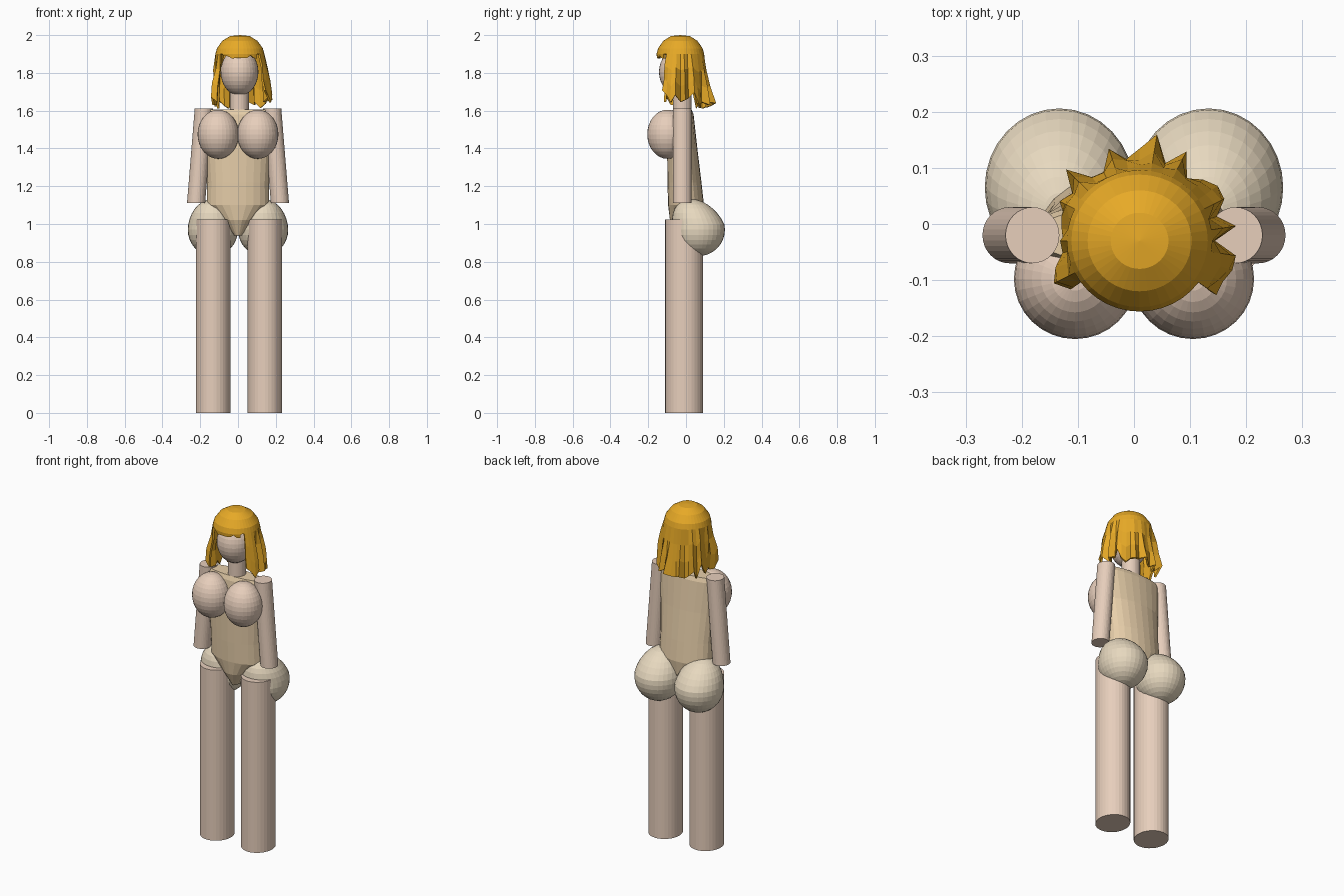
import bpy, bmesh, math, random
from mathutils import Vector

if "Cube" in bpy.data.objects:
    bpy.data.objects.remove(bpy.data.objects["Cube"])

random.seed(4)


def material(name, rgb):
    m = bpy.data.materials.new(name)
    m.diffuse_color = (*rgb, 1)
    m.use_nodes = True
    m.node_tree.nodes["Principled BSDF"].inputs["Base Color"].default_value = m.diffuse_color
    return m


SKIN = material("skin", (0.80, 0.62, 0.50))
HIP = material("hip_skin", (0.80, 0.69, 0.52))
SUIT = material("torso_skin", (0.80, 0.62, 0.40))
HAIR = material("hair_orange", (0.80, 0.40, 0.02))


def finish(bm, name, mat):
    bmesh.ops.recalc_face_normals(bm, faces=bm.faces)
    me = bpy.data.meshes.new(name)
    bm.to_mesh(me)
    bm.free()
    ob = bpy.data.objects.new(name, me)
    bpy.context.collection.objects.link(ob)
    me.materials.append(mat)
    return ob


def ball(name, centre, radii, mat, warp=None):
    bm = bmesh.new()
    bmesh.ops.create_uvsphere(bm, u_segments=32, v_segments=16, radius=1)
    for v in bm.verts:
        p = Vector([c * r for c, r in zip(v.co, radii)])
        v.co = (warp(p) if warp else p) + Vector(centre)
    return finish(bm, name, mat)


def loft(name, rings, mat, n=32):
    """Capped skin through ellipses (cx, cy, z, rx, ry)."""
    bm = bmesh.new()
    rows = []
    for cx, cy, z, rx, ry in rings:
        rows.append([bm.verts.new((cx + rx * math.cos(2 * math.pi * i / n),
                                   cy + ry * math.sin(2 * math.pi * i / n), z))
                     for i in range(n)])
    for a, b in zip(rows, rows[1:]):
        for i in range(n):
            j = (i + 1) % n
            bm.faces.new((a[i], a[j], b[j], b[i]))
    bm.faces.new(rows[0])
    bm.faces.new(rows[-1])
    return finish(bm, name, mat)


# torso, tapering to a V between the hips
loft("torso", [(0, 0.0, 0.94, 0.02, 0.05), (0, 0.0, 1.02, 0.085, 0.085),
               (0, 0.0, 1.10, 0.165, 0.095), (0, -0.008, 1.22, 0.163, 0.09),
               (0, -0.02, 1.40, 0.175, 0.08), (0, -0.02, 1.58, 0.195, 0.06),
               (0, -0.02, 1.605, 0.185, 0.05)], SUIT, 24)


# limbs, bust and hips on both sides
def hip_warp(p):
    # draw the upper half up and forward to a soft peak at the waist
    if p.z > 0.03:
        t = (p.z - 0.03) / 0.1
        p.y -= 0.035 * t
        p.z += 0.02 * t
    return p


for side, s in (("left", -1), ("right", 1)):
    leg_x = 0.142 if s > 0 else -0.131
    loft(side + "_leg", [(leg_x, -0.01, 0, 0.092, 0.1),
                         (leg_x, -0.01, 1.025, 0.092, 0.1)], SKIN)
    loft(side + "_arm", [(s * 0.222, -0.02, 1.11, 0.048, 0.05),
                         (s * 0.181, -0.02, 1.612, 0.048, 0.05)], SKIN)
    ball(side + "_breast", (s * 0.105, -0.098, 1.475), (0.109, 0.107, 0.13), SKIN)
    ball(side + "_hip", (s * 0.133, 0.065, 0.97), (0.133, 0.141, 0.14), HIP, hip_warp)

# neck and head
loft("neck", [(0.007, -0.02, 1.57, 0.05, 0.05), (0.007, -0.02, 1.74, 0.05, 0.05)], SKIN)
ball("head", (0.008, -0.035, 1.805), (0.1, 0.108, 0.125), SKIN)

# hair: domed shell with ragged locks, open in front of the face
N = 40
bm = bmesh.new()
crown = bm.verts.new((0.01, -0.03, 2.0))
cap = [(0.05, 1.995), (0.09, 1.97), (0.118, 1.93), (0.126, 1.90)]
columns = []
for i in range(N):
    a = 2 * math.pi * i / N
    front = abs((a - 1.5 * math.pi + math.pi) % (2 * math.pi) - math.pi)
    jag = random.uniform(-1, 1)
    pts = list(cap)
    if front > 0.8:
        low = 1.67 - 0.025 * max(0, math.sin(a)) + 0.045 * jag
        flare = 0.155 + 0.022 * random.uniform(-1, 1)
        if i == 9:
            flare, low = 0.19, 1.64
    else:
        low, flare = 1.885 + 0.01 * jag, 0.124
    for k in (1, 2, 3):
        t = k / 3
        wob = 0.008 * random.uniform(-1, 1) if front > 0.8 else 0
        pts.append((0.126 + (flare - 0.126) * t + wob, 1.90 + (low - 1.90) * t))
    columns.append([bm.verts.new((0.01 + r * math.cos(a) * 1.03,
                                  -0.03 + r * math.sin(a), z)) for r, z in pts])
for i in range(N):
    a, b = columns[i], columns[(i + 1) % N]
    bm.faces.new((crown, a[0], b[0]))
    # joins between a long lock and the fringe stay open below the cap
    split = abs(a[-1].co.z - b[-1].co.z) > 0.14
    for k in range(3 if split else len(a) - 1):
        bm.faces.new((a[k], a[k + 1], b[k + 1], b[k]))
hair = finish(bm, "hair", HAIR)
thick = hair.modifiers.new("thickness", 'SOLIDIFY')
thick.thickness = 0.012
thick.offset = -1
